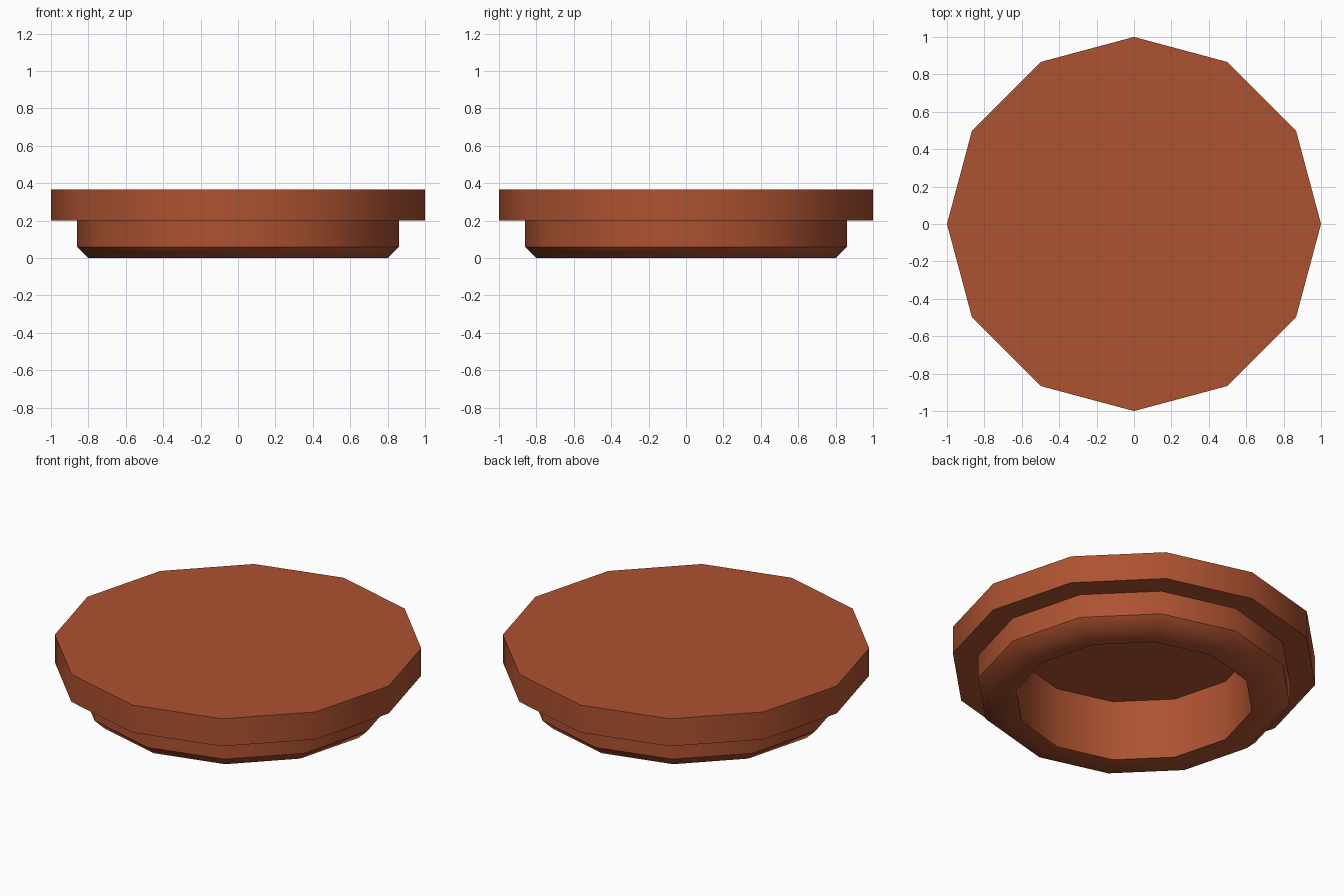
import bpy, bmesh, math

if "Cube" in bpy.data.objects:
    bpy.data.objects.remove(bpy.data.objects["Cube"])

SIDES = 12
# Profile (radius, height, sharp ring): top rim, flange, plug, chamfer, bore
PROFILE = [
    (1.00, 0.365, True),
    (1.00, 0.20, True),
    (0.86, 0.20, True),
    (0.86, 0.058, True),
    (0.80, 0.0, False),
    (0.65, 0.0, True),
    (0.65, 0.364, True),
]

bm = bmesh.new()
rings = []
for r, z, _ in PROFILE:
    rings.append([bm.verts.new((r * math.cos(math.tau * i / SIDES),
                                r * math.sin(math.tau * i / SIDES), z))
                  for i in range(SIDES)])

# Flat top of the cap, a single thin skin that closes the hollow plug
bm.faces.new(rings[0])

# Walls between neighbouring rings, facing outward
for a, b in zip(rings, rings[1:]):
    for i in range(SIDES):
        j = (i + 1) % SIDES
        bm.faces.new((a[i], b[i], b[j], a[j]))

# Smooth around the walls, crisp along the profile corners
for f in bm.faces:
    f.smooth = True
for ring, (_, _, sharp) in zip(rings, PROFILE):
    for i in range(SIDES):
        bm.edges.get((ring[i], ring[(i + 1) % SIDES])).smooth = not sharp

mesh = bpy.data.meshes.new("cap")
bm.to_mesh(mesh)
bm.free()

cap = bpy.data.objects.new("cap", mesh)
bpy.context.collection.objects.link(cap)

# Rust-brown material
mat = bpy.data.materials.new("rust_brown")
mat.diffuse_color = (0.42, 0.085, 0.03, 1)
mat.use_nodes = True
mat.node_tree.nodes["Principled BSDF"].inputs["Base Color"].default_value = mat.diffuse_color
mesh.materials.append(mat)
